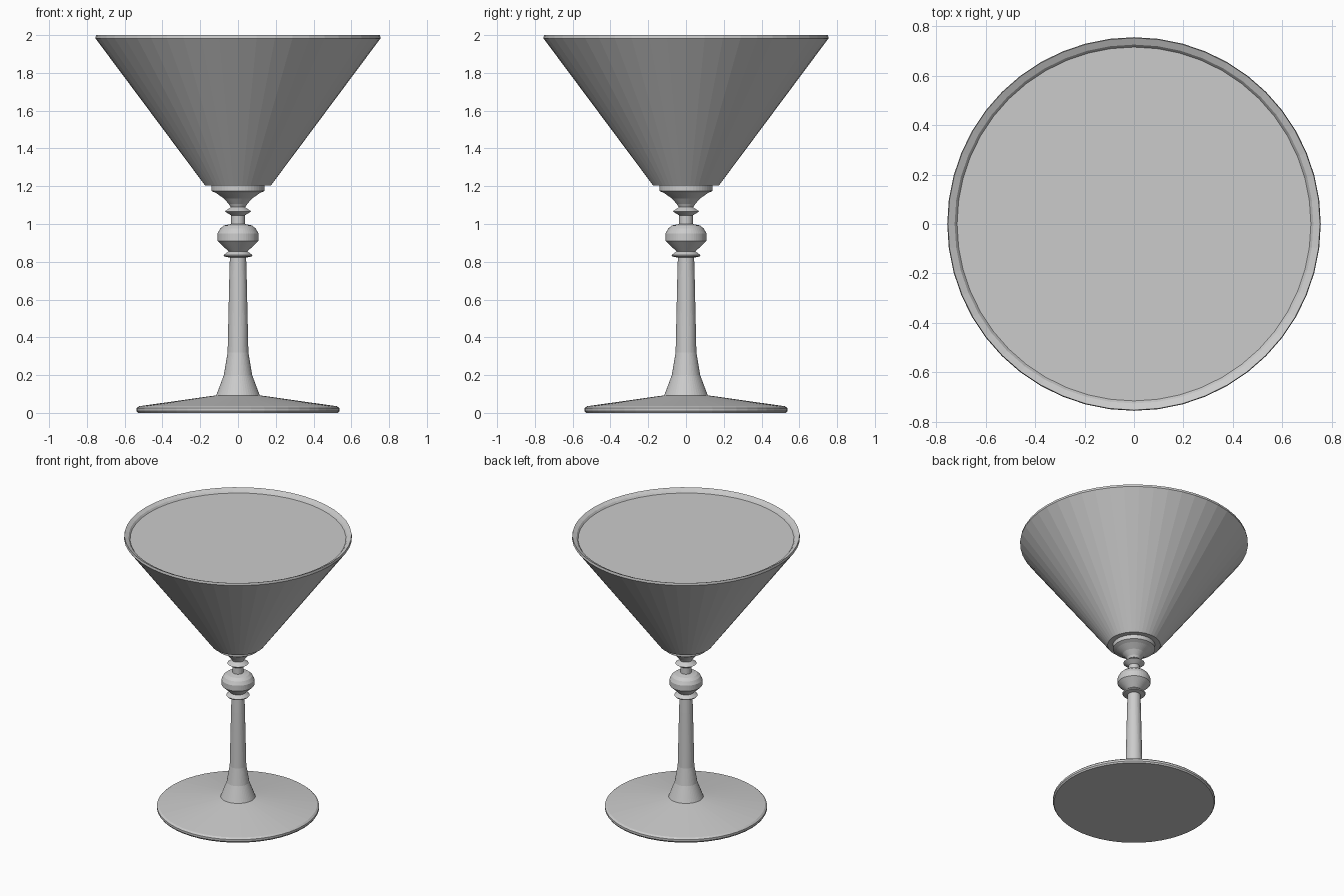
import bpy
import bmesh
from math import cos, sin, tau

SIDES = 48

cube = bpy.data.objects.get("Cube")
if cube:
    bpy.data.objects.remove(cube, do_unlink=True)

glass = bpy.data.materials.new("pale_grey")
glass.use_nodes = True
colour = (0.6, 0.6, 0.6, 1)
glass.diffuse_color = colour
glass.node_tree.nodes["Principled BSDF"].inputs["Base Color"].default_value = colour


def lathe(name, profile):
    """Turn a (radius, height) profile, listed bottom to top, into a capped solid."""
    bm = bmesh.new()
    rings = [[bm.verts.new((r * cos(tau * i / SIDES), r * sin(tau * i / SIDES), z))
              for i in range(SIDES)] for r, z in profile]
    for low, high in zip(rings, rings[1:]):
        for i in range(SIDES):
            j = (i + 1) % SIDES
            bm.faces.new((low[i], low[j], high[j], high[i]))
    bm.faces.new(rings[0][::-1])
    bm.faces.new(rings[-1])
    mesh = bpy.data.meshes.new(name)
    bm.to_mesh(mesh)
    bm.free()
    mesh.materials.append(glass)
    obj = bpy.data.objects.new(name, mesh)
    bpy.context.collection.objects.link(obj)
    return obj


# Wide shallow foot
lathe("foot", [(0.53, 0), (0.537, 0.01), (0.537, 0.025), (0.525, 0.035), (0.115, 0.093)])

# Tapered stem flaring into the foot
lathe("stem", [(0.115, 0.093), (0.075, 0.2), (0.055, 0.32), (0.046, 0.72), (0.043, 0.825)])

# Thin collar and rounded knob
lathe("lower_collar", [(0.043, 0.822), (0.073, 0.828), (0.077, 0.835), (0.05, 0.855)])
lathe("knob", [(0.05, 0.855), (0.108, 0.91), (0.108, 0.95), (0.095, 0.975),
               (0.075, 0.992), (0.035, 1.0)])

# Narrow neck with a pointed ring
lathe("neck", [(0.036, 1.0), (0.036, 1.1)])
lathe("upper_collar", [(0.036, 1.045), (0.07, 1.067), (0.036, 1.09)])

# Flared cup that carries the bowl
lathe("bowl_socket", [(0.04, 1.09), (0.048, 1.105), (0.075, 1.135), (0.115, 1.163),
                      (0.14, 1.175), (0.14, 1.206)])

# Conical bowl, sloped rim and level fill inside
lathe("bowl", [(0.175, 1.205), (0.755, 1.983), (0.752, 2.0), (0.725, 1.988),
               (0.715, 1.975)])
